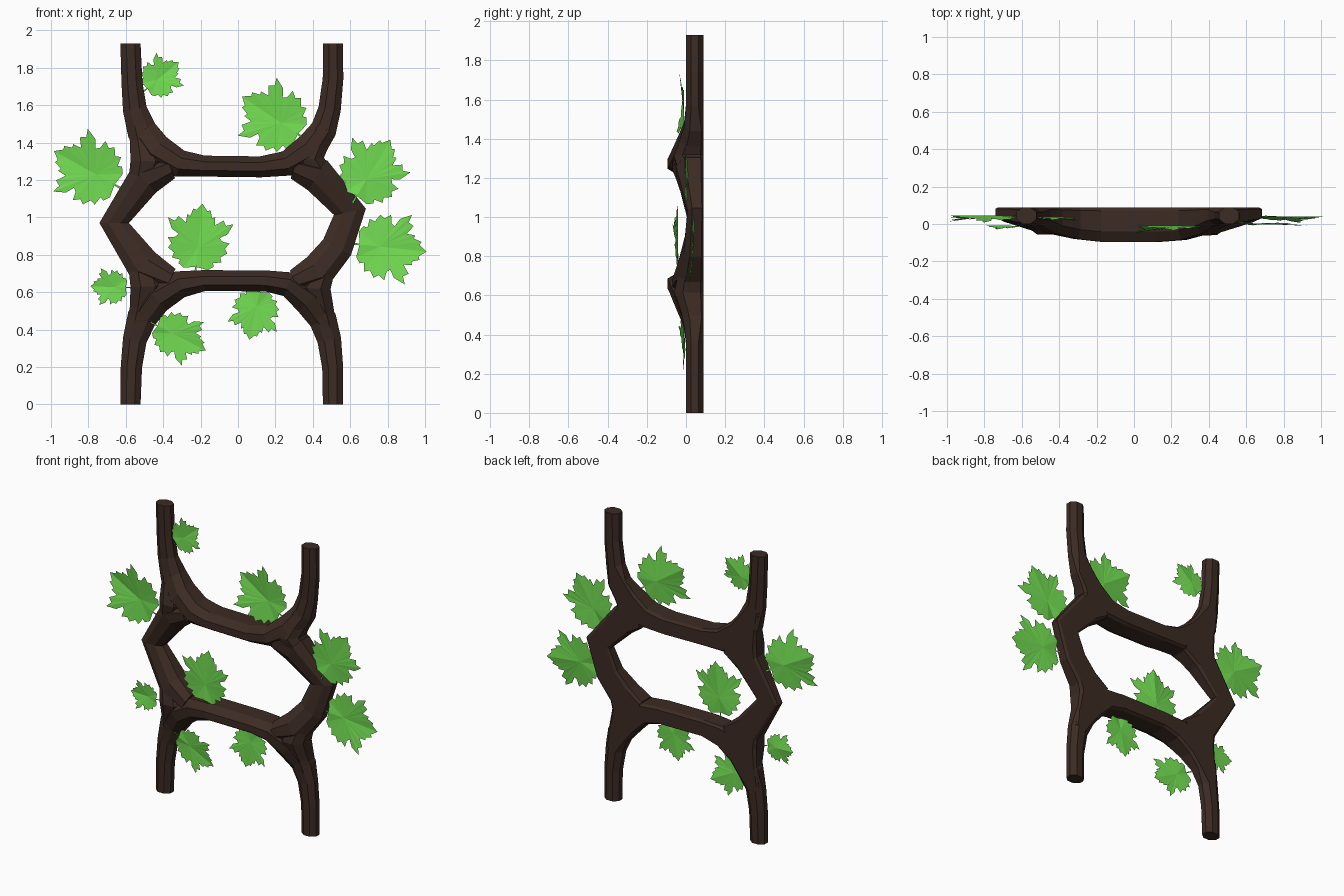
import bpy, bmesh, math, random
from mathutils import Vector

random.seed(4)


def material(name, color):
    m = bpy.data.materials.new(name)
    m.diffuse_color = color
    return m


bark = material("bark", (0.045, 0.024, 0.017, 1))
green = material("leaf_green", (0.17, 0.72, 0.085, 1))


def finish(name, bm, mat):
    bmesh.ops.recalc_face_normals(bm, faces=bm.faces)
    mesh = bpy.data.meshes.new(name)
    bm.to_mesh(mesh)
    bm.free()
    mesh.materials.append(mat)
    ob = bpy.data.objects.new(name, mesh)
    bpy.context.collection.objects.link(ob)
    return ob


BACK = 0.089   # the wood is flush along this plane at the back
POST = 0.001   # front of the round posts


def branch(name, path, sides=8):
    """Faceted tube; path points are x, z, front y, half width. The back stays flush."""
    bm = bmesh.new()
    rings = []
    pts = [Vector((x, (front + BACK) / 2, z)) for x, z, front, w in path]
    s = 1 / math.cos(math.pi / sides)
    for i, (p, (x, z, front, w)) in enumerate(zip(pts, path)):
        a = (p - pts[i - 1]).normalized() if i else Vector()
        b = (pts[i + 1] - p).normalized() if i < len(pts) - 1 else Vector()
        d = a + b
        if i in (0, len(pts) - 1) and abs(d.z) > 0.9:
            d = Vector((0, 0, d.z))          # level cut ends
        n = Vector((d.z, 0, -d.x)).normalized()
        ring = []
        for k in range(sides):
            t = 2 * math.pi * (k + 0.5) / sides
            c, h = s * math.cos(t), s * math.sin(t)
            if front != POST and h > 0:       # broad flat back away from the posts
                h = max(h, .8)
                c = c if abs(c) > .7 else math.copysign(.8, c)
            ring.append(bm.verts.new(p + n * w * c + Vector((0, (BACK - front) / 2 * h, 0))))
        rings.append(ring)
    for r, q in zip(rings, rings[1:]):
        for k in range(sides):
            j = (k + 1) % sides
            bm.faces.new((r[k], r[j], q[j], q[k]))
    bm.faces.new(rings[0])
    bm.faces.new(rings[-1])
    return finish(name, bm, bark)


# Upper branch: both top posts and the bar that swells to the front
branch("upper_branch", [
    (-.575, 1.93, POST, .054), (-.567, 1.72, POST, .056), (-.552, 1.58, POST, .064),
    (-.515, 1.465, -.01, .08), (-.44, 1.365, -.05, .086),
    (-.31, 1.287, -.08, .073), (-.18, 1.274, -.095, .056),
    (.12, 1.27, -.095, .056), (.26, 1.288, -.085, .068),
    (.385, 1.365, -.05, .086), (.458, 1.47, -.01, .07), (.49, 1.58, POST, .06),
    (.508, 1.74, POST, .055), (.508, 1.93, POST, .054)])

# Lower branch: both bottom posts and the lower bar
branch("lower_branch", [
    (-.575, 0, POST, .054), (-.57, .2, POST, .057), (-.552, .345, POST, .064),
    (-.515, .46, -.01, .08), (-.44, .565, -.05, .086),
    (-.31, .642, -.08, .073), (-.18, .662, -.095, .056),
    (.15, .66, -.095, .056), (.27, .642, -.085, .068),
    (.385, .555, -.05, .086), (.455, .45, -.01, .074), (.488, .345, POST, .064),
    (.506, .2, POST, .056), (.508, 0, POST, .054)])

# Side links closing the ring between the bars
branch("left_link", [
    (-.36, 1.265, -.065, .06), (-.50, 1.205, -.04, .095),
    (-.662, .97, .012, .079), (-.505, .74, -.04, .095), (-.36, .67, -.065, .06)])
branch("right_link", [
    (.30, 1.265, -.07, .06), (.425, 1.225, -.05, .095), (.598, 1.03, .008, .087),
    (.53, .84, -.01, .085), (.425, .71, -.05, .095), (.30, .66, -.07, .06)])

# Knots filling the forks where post, bar and link meet
KNOTS = {
    "upper_left_knot": [(-.545, 1.55, .003, .05), (-.505, 1.42, -.02, .075),
                        (-.48, 1.3, -.055, .095), (-.52, 1.14, -.02, .07)],
    "lower_left_knot": [(-.545, .38, .003, .05), (-.505, .51, -.02, .075),
                        (-.48, .63, -.055, .095), (-.52, .79, -.02, .07)],
    "upper_right_knot": [(.475, 1.53, .003, .045), (.42, 1.42, -.025, .075),
                         (.375, 1.31, -.062, .085), (.45, 1.2, -.03, .07)],
    "lower_right_knot": [(.485, .36, .003, .045), (.44, .49, -.02, .075),
                         (.405, .62, -.06, .09), (.46, .77, -.025, .07)]}
for name, path in KNOTS.items():
    branch(name, path)

# Half outline of a toothed lobed leaf: across, along (unit length)
HALF = [(.2, -.03), (.29, .03), (.27, .09), (.41, .11), (.38, .19), (.49, .26),
        (.44, .33), (.51, .42), (.38, .44), (.33, .5), (.46, .56), (.54, .73),
        (.42, .69), (.37, .77), (.24, .68), (.23, .81), (.18, .79), (.14, .91), (.09, .89)]


def leaf(name, x, y, z, angle, length, width=.96):
    a = math.radians(angle)
    along = Vector((math.cos(a), 0, math.sin(a)))
    across = Vector((math.sin(a), 0, -math.cos(a)))
    base = Vector((x, y, z))
    bm = bmesh.new()

    def vert(u, v, depth):
        return bm.verts.new(base + length * (across * u * width + along * v + Vector((0, depth, 0))))

    root, hub, tip = vert(0, 0, .01), vert(0, .3, .03), vert(0, 1, .03)
    for side in (-1, 1):
        fold = random.uniform(-.16, .04)      # each half is creased along the midrib
        rim = [vert(side * u, v, .03 + fold * u + .16 * (.4 - v) * u) for u, v in HALF]
        chain = [root] + rim + [tip]
        for p, q in zip(chain, chain[1:]):
            bm.faces.new((hub, p, q))
    # short stalk reaching back to the wood
    bm.faces.new([vert(-.012, .03, .003), vert(.012, .03, .003),
                  vert(.018, -.14, .05), vert(-.018, -.14, .05)])
    return finish(name, bm, green)


LEAVES = [
    (-.66, .035, 1.175, 151, .37), (-.485, .03, 1.69, 40, .22),
    (.32, -.02, 1.445, 146, .36), (.635, -.01, 1.115, 59, .35),
    (.65, .028, .855, -6, .36), (-.225, -.05, .735, 84, .34),
    (-.60, -.015, .625, 178, .19), (-.43, -.02, .42, -27, .29, .83),
    (.115, -.015, .6, 258, .26)]
for i, spec in enumerate(LEAVES):
    leaf(f"leaf_{i + 1}", *spec)
